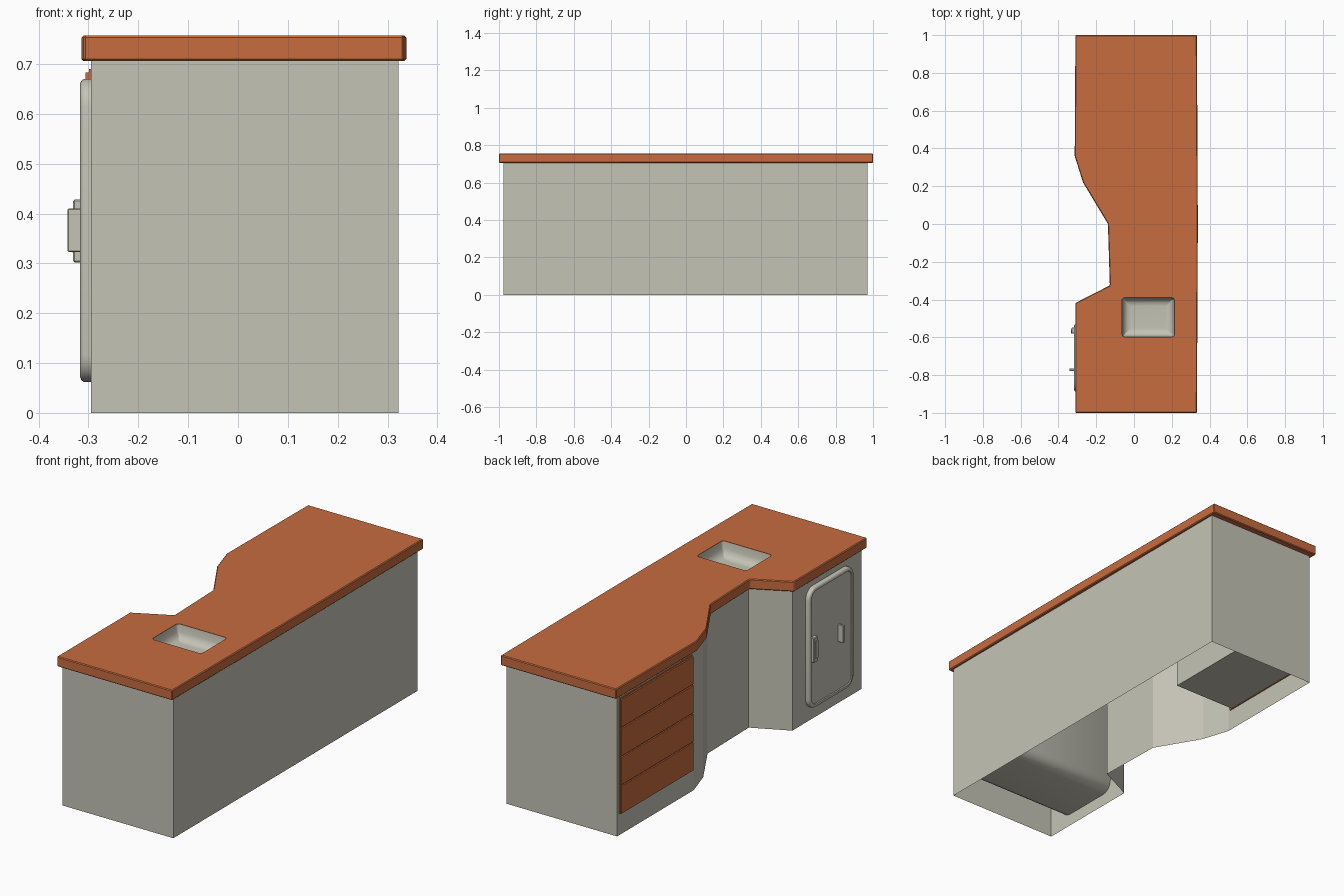
import bpy, bmesh, math
from mathutils import Vector

if "Cube" in bpy.data.objects:
    bpy.data.objects.remove(bpy.data.objects["Cube"])


def material(name, rgb):
    m = bpy.data.materials.new(name)
    m.diffuse_color = (*rgb, 1)
    m.use_nodes = True
    m.node_tree.nodes["Principled BSDF"].inputs["Base Color"].default_value = m.diffuse_color
    return m


ORANGE = material("terracotta", (0.58, 0.15, 0.05))
BEIGE = material("warm grey", (0.56, 0.55, 0.47))


def finish(bm, name, mat, bevel=0, smooth=False, segments=1, recalc=True):
    if recalc:
        bmesh.ops.recalc_face_normals(bm, faces=bm.faces)
    me = bpy.data.meshes.new(name)
    bm.to_mesh(me)
    bm.free()
    ob = bpy.data.objects.new(name, me)
    bpy.context.collection.objects.link(ob)
    me.materials.append(mat)
    bpy.context.view_layer.objects.active = ob
    ob.select_set(True)
    if bevel:
        mod = ob.modifiers.new("edge", 'BEVEL')
        mod.width, mod.segments = bevel, segments
        mod.limit_method, mod.angle_limit = 'ANGLE', math.radians(50)
        bpy.ops.object.modifier_apply(modifier=mod.name)
    if smooth:
        bpy.ops.object.shade_smooth_by_angle(angle=math.radians(40))
    ob.select_set(False)
    return ob


def loft(rings, cap_start=True, cap_end=True):
    bm = bmesh.new()
    vs = [[bm.verts.new(p) for p in r] for r in rings]
    n = len(vs[0])
    for a, b in zip(vs, vs[1:]):
        for i in range(n):
            j = (i + 1) % n
            bm.faces.new((a[i], a[j], b[j], b[i]))
    if cap_start:
        bm.faces.new(vs[0][::-1])
    if cap_end:
        bm.faces.new(vs[-1])
    return bm


def box(name, mat, x, y, z, bevel=0):
    rings = [[(x[0], y[0], h), (x[1], y[0], h), (x[1], y[1], h), (x[0], y[1], h)] for h in z]
    return finish(loft(rings), name, mat, bevel)


def rounded(u, v, r, inset=0, steps=5):
    """Rounded rectangle as (u, v) pairs, counter-clockwise."""
    r2 = max(r - inset, 0.003)
    u0, u1, v0, v1 = u[0] + inset + r2, u[1] - inset - r2, v[0] + inset + r2, v[1] - inset - r2
    pts = []
    for k, (a, b) in enumerate([(u1, v1), (u0, v1), (u0, v0), (u1, v0)]):
        for i in range(steps + 1):
            t = math.pi / 2 * (k + i / steps)
            pts.append((a + r2 * math.cos(t), b + r2 * math.sin(t)))
    return pts


# Countertop with a waist cut into the working side
TOP = [(-0.31, -1), (0.333, -1), (0.338, 0), (0.333, 1), (-0.31, 1), (-0.314, 0.36),
       (-0.27, 0.22), (-0.138, 0.0), (-0.128, -0.325), (-0.31, -0.418)]
top = finish(loft([[(x, y, z) for x, y in TOP] for z in (0.706, 0.757)]),
             "countertop", ORANGE, bevel=0.004)

# Sink opening
SX, SY = (-0.063, 0.214), (-0.598, -0.39)
cutter = finish(loft([[(x, y, z) for x, y in rounded(SX, SY, 0.015)] for z in (0.6, 0.9)]),
                "sink_cutter", BEIGE)
cutter.hide_render = True
mod = top.modifiers.new("hole", 'BOOLEAN')
mod.operation, mod.object, mod.solver = 'DIFFERENCE', cutter, 'EXACT'
bpy.context.view_layer.objects.active = top
bpy.ops.object.modifier_apply(modifier=mod.name)
bpy.data.objects.remove(cutter)

# Sink basin: shallow open bowl, normals facing up and inward
levels = [(0.0, 0.754), (0.004, 0.72), (0.012, 0.698), (0.028, 0.686), (0.045, 0.684)]
bm = loft([[(x, y, z) for x, y in rounded(SX, SY, 0.015, i)] for i, z in levels],
          cap_start=False)
for f in bm.faces:
    f.normal_update()
    to_middle = Vector((0.075, -0.494, 0.8)) - f.calc_center_median()
    if f.normal.dot(to_middle) < 0:
        f.normal_flip()
finish(bm, "sink_basin", BEIGE, smooth=True, recalc=False)

# Cabinet walls, open underneath
BODY = [(-0.295, -0.975), (0.322, -0.975), (0.322, 0.97), (-0.295, 0.97), (-0.295, 0.36),
        (-0.25, 0.22), (-0.12, 0.0), (-0.113, -0.338), (-0.295, -0.425)]
bm = loft([[(x, y, z) for x, y in BODY] for z in (0.0, 0.71)], False, False)
finish(bm, "cabinet_walls", BEIGE, recalc=False)

# Fridge: deep rounded case whose softened front stands proud as the door
DY, DZ = (-0.888, -0.53), (0.062, 0.67)
steps = [(0.285, 0), (-0.309, 0), (-0.314, 0.003), (-0.317, 0.01), (-0.317, 0.018), (-0.313, 0.021)]
finish(loft([[(x, y, z) for y, z in rounded(DY, DZ, 0.055, i)] for x, i in steps]),
       "fridge", BEIGE, smooth=True)

# Fridge latch and handle
box("fridge_hinge", BEIGE, (-0.331, -0.30), (-0.58, -0.548), (0.302, 0.428), 0.003)
box("hinge_cover", BEIGE, (-0.334, -0.31), (-0.58, -0.558), (0.322, 0.41), 0.002)
box("fridge_handle", BEIGE, (-0.342, -0.31), (-0.778, -0.765), (0.323, 0.41), 0.002)

# Drawer case inside the cabinet and four drawer fronts
box("drawer_case", BEIGE, (-0.296, 0.055), (0.39, 0.95), (0.11, 0.69))
box("drawer_backing", ORANGE, (-0.299, -0.290), (0.375, 0.953), (0.108, 0.69))
for i in range(4):
    z0 = 0.11 + i * 0.145
    box(f"drawer_front_{i + 1}", ORANGE, (-0.306, -0.295), (0.378, 0.95), (z0, z0 + 0.138))
